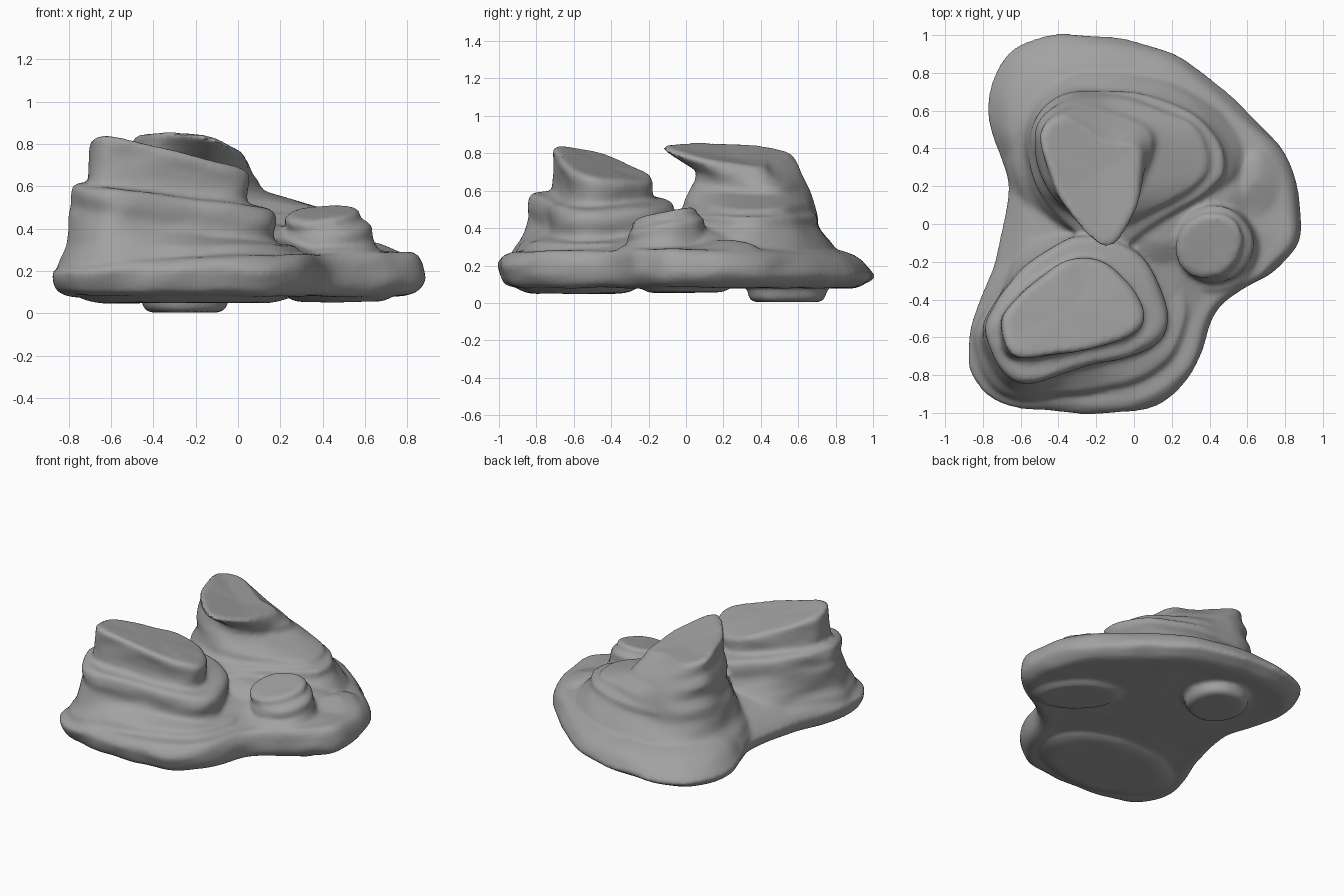
import bpy, bmesh, math
from mathutils import Vector, noise

cube = bpy.data.objects.get("Cube")
if cube:
    bpy.data.objects.remove(cube, do_unlink=True)

stone = bpy.data.materials.new("grey stone")
stone.use_nodes = True
grey = (0.36, 0.36, 0.36, 1)
stone.diffuse_color = grey
stone.node_tree.nodes["Principled BSDF"].inputs["Base Color"].default_value = grey
parts = []


def spline(a, b, c, d, t):
    """Catmull-Rom point between b and c."""
    return 0.5 * (2 * b + (c - a) * t + (2 * a - 5 * b + 4 * c - d) * t * t
                  + (3 * b - a - 3 * c + d) * t ** 3)


def closed_curve(points, steps):
    pts = [Vector(p) for p in points]
    n = len(pts)
    return [spline(pts[i - 1], pts[i], pts[(i + 1) % n], pts[(i + 2) % n], s / steps)
            for i in range(n) for s in range(steps)]


def ellipse(x, y, rx, ry, turn=0, count=10):
    out = []
    for i in range(count):
        a = math.tau * i / count
        u, v = rx * math.cos(a), ry * math.sin(a)
        out.append((x + u * math.cos(turn) - v * math.sin(turn),
                    y + u * math.sin(turn) + v * math.cos(turn)))
    return out


def ring(outline, z, scale=1.0, tilt=(0, 0), steps=7):
    """Closed ring of an outline, scaled about its middle, on a tilted plane."""
    pts = closed_curve(outline, steps)
    mid = sum(pts, Vector((0, 0))) / len(pts)
    result = []
    for p in pts:
        d = (p - mid) * scale
        result.append(Vector((mid.x + d.x, mid.y + d.y, z + d.dot(Vector(tilt)))))
    return result


def loft(name, rings, rough=0.014, substeps=2, dish=0.0):
    """Skin a stack of rings, roughen it like weathered stone and cap both ends."""
    stack = []
    last = len(rings) - 1
    for i in range(last):
        four = [rings[max(i - 1, 0)], rings[i], rings[i + 1], rings[min(i + 2, last)]]
        for s in range(substeps):
            stack.append([spline(*col, s / substeps) for col in zip(*four)])
    stack.append(rings[last])
    bm = bmesh.new()
    rows = []
    for row in stack:
        verts = []
        for p in row:
            shift = noise.noise_vector(Vector((p.x * 5, p.y * 5, p.z * 12)))
            verts.append(bm.verts.new(p + Vector((shift.x, shift.y, shift.z * 0.6)) * rough))
        rows.append(verts)
    n = len(rows[0])
    for low, high in zip(rows, rows[1:]):
        for i in range(n):
            j = (i + 1) % n
            bm.faces.new((low[i], low[j], high[j], high[i]))
    for row, drop in ((rows[0], 0), (rows[-1], dish)):
        mid = sum((v.co for v in row), Vector()) / n
        hub = bm.verts.new(mid - Vector((0, 0, drop)))
        for i in range(n):
            bm.faces.new((row[i], row[(i + 1) % n], hub))
    bmesh.ops.recalc_face_normals(bm, faces=bm.faces)
    mesh = bpy.data.meshes.new(name)
    bm.to_mesh(mesh)
    bm.free()
    mesh.materials.append(stone)
    obj = bpy.data.objects.new(name, mesh)
    bpy.context.collection.objects.link(obj)
    parts.append(obj)


# Broad base slab, thinner toward the back and higher at the side lobe
slab = [(0.88, -0.05), (0.82, 0.33), (0.57, 0.62), (0.2, 0.9), (-0.25, 1), (-0.64, 0.92),
        (-0.77, 0.6), (-0.66, 0.2), (-0.74, -0.2), (-0.87, -0.6), (-0.84, -0.82),
        (-0.6, -0.97), (0, -0.99), (0.28, -0.82), (0.45, -0.45), (0.74, -0.25)]
loft("base_slab", [
    ring(slab, 0.085, 0.75), ring(slab, 0.08, 0.9), ring(slab, 0.11, 0.97),
    ring(slab, 0.165, 1.005, (0, -0.03)), ring(slab, 0.21, 0.985, (0.03, -0.03)),
    ring(slab, 0.25, 0.94, (0.04, -0.02)), ring(slab, 0.275, 0.85, (0.02, 0)),
    ring(slab, 0.31, 0.7), ring(slab, 0.35, 0.5), ring(slab, 0.38, 0.3)], rough=0.015)

# Pads under the slab
for name, shape, z in (
        ("front_foot", ellipse(-0.25, -0.58, 0.5, 0.32), 0.05),
        ("side_foot", ellipse(0.48, 0, 0.3, 0.18, 2.4), 0.055),
        ("back_foot", ellipse(-0.25, 0.54, 0.2, 0.21), 0.005)):
    loft(name, [ring(shape, z, 0.78), ring(shape, z + 0.02, 0.98), ring(shape, 0.13, 1.1)], 0.01)

# Front mound: wide skirt, ledge, then a tilted block
skirt = [(-0.85, -0.65), (-0.68, -0.91), (-0.3, -0.91), (0.12, -0.8), (0.3, -0.5),
         (0.22, -0.2), (0, 0), (-0.3, 0.02), (-0.58, -0.1), (-0.76, -0.4)]
ledge = [(-0.79, -0.6), (-0.62, -0.84), (-0.3, -0.77), (0.08, -0.66), (0.18, -0.5),
         (0.1, -0.25), (-0.05, -0.1), (-0.3, -0.06), (-0.55, -0.2), (-0.74, -0.43)]
block = [(-0.7, -0.54), (-0.63, -0.71), (-0.3, -0.67), (-0.02, -0.59), (0.05, -0.48),
         (-0.02, -0.33), (-0.15, -0.2), (-0.3, -0.18), (-0.5, -0.28), (-0.65, -0.42)]
lean = (-0.2, -0.19)
shelf = (-0.13, 0)
loft("front_mound", [
    ring(skirt, 0.2, 1.02), ring(skirt, 0.27, 0.98), ring(skirt, 0.32, 0.93),
    ring(ledge, 0.39, 1.01, shelf), ring(ledge, 0.44, 0.98, shelf),
    ring(ledge, 0.48, 1.0, shelf), ring(ledge, 0.53, 0.98, shelf),
    ring(ledge, 0.555, 0.9, shelf), ring(block, 0.57, 1.02, shelf),
    ring(block, 0.65, 0.99, lean), ring(block, 0.715, 0.99, lean),
    ring(block, 0.735, 0.9, lean)])

# Back mound: stepped shoulders rising into an overhanging horn
foot = [(-0.15, -0.2), (0.3, -0.02), (0.6, 0.25), (0.5, 0.55), (0.15, 0.76),
        (-0.35, 0.79), (-0.61, 0.55), (-0.57, 0.12)]
step = [(-0.15, -0.13), (0.2, 0.05), (0.48, 0.25), (0.42, 0.5), (0.12, 0.68),
        (-0.35, 0.7), (-0.56, 0.5), (-0.5, 0.15)]
shoulder = [(-0.13, -0.02), (0.15, 0.1), (0.37, 0.25), (0.36, 0.47), (0.12, 0.62),
            (-0.33, 0.68), (-0.53, 0.5), (-0.45, 0.15)]
neck = [(-0.14, 0.03), (0.01, 0.12), (0.08, 0.28), (0.12, 0.45), (0, 0.56),
        (-0.33, 0.65), (-0.52, 0.5), (-0.44, 0.15)]
horn = [(-0.16, -0.12), (0, 0.05), (0.04, 0.25), (0.02, 0.42), (-0.14, 0.46),
        (-0.36, 0.58), (-0.5, 0.45), (-0.37, 0.1)]
sweep = (-0.24, -0.15)
loft("back_mound", [
    ring(foot, 0.2, 1.08), ring(foot, 0.28, 1.0), ring(foot, 0.33, 0.93),
    ring(step, 0.41, 0.99), ring(step, 0.46, 0.98),
    ring(shoulder, 0.49, 1.02, (-0.04, 0)), ring(shoulder, 0.54, 0.97, (-0.08, 0)),
    ring(neck, 0.61, 1.0, (-0.12, 0)), ring(neck, 0.68, 0.92, (-0.2, -0.1)),
    ring(horn, 0.77, 1.0, sweep), ring(horn, 0.79, 0.9, sweep)], dish=0.02)

# Sloping fill in the valley between the three mounds
valley = ellipse(0.2, 0.03, 0.46, 0.3, 0.35)
loft("valley_fill", [
    ring(valley, 0.25, 1.12), ring(valley, 0.33, 0.95, (-0.06, 0.08)),
    ring(valley, 0.385, 0.7, (-0.12, 0.1)), ring(valley, 0.42, 0.4, (-0.15, 0.1))])

# Small side mound with a tilted cap
side = ellipse(0.42, -0.11, 0.2, 0.2, 0.9)
cap = ellipse(0.4, -0.115, 0.19, 0.17, 0.7)
tip = (0.06, 0.2)
loft("side_mound", [
    ring(side, 0.22, 1.45), ring(side, 0.3, 1.2), ring(side, 0.35, 1.04, tip),
    ring(side, 0.39, 1.04, tip), ring(side, 0.42, 0.96, tip), ring(cap, 0.435, 0.97, tip),
    ring(cap, 0.462, 0.99, tip), ring(cap, 0.48, 0.84, tip)], 0.012)

# Low raised rim on the side lobe
rim = ellipse(0.66, 0.1, 0.17, 0.32, 0.1)
loft("side_rim", [ring(rim, 0.2, 1.08), ring(rim, 0.265, 1.0), ring(rim, 0.29, 0.75, (-0.1, 0.1)),
                  ring(rim, 0.31, 0.4, (-0.2, 0.2))], 0.015)

# Fuse the masses into one continuous weathered rock
bpy.ops.object.select_all(action="DESELECT")
for part in parts:
    part.select_set(True)
rock = parts[0]
bpy.context.view_layer.objects.active = rock
bpy.ops.object.join()
rock.name = "layered_rock"
fuse = rock.modifiers.new("fuse", "REMESH")
fuse.mode = "VOXEL"
fuse.voxel_size = 0.015
soften = rock.modifiers.new("soften", "SMOOTH")
soften.iterations = 4
for name in ("fuse", "soften"):
    bpy.ops.object.modifier_apply(modifier=name)
bpy.ops.object.shade_smooth_by_angle(angle=math.radians(42))
